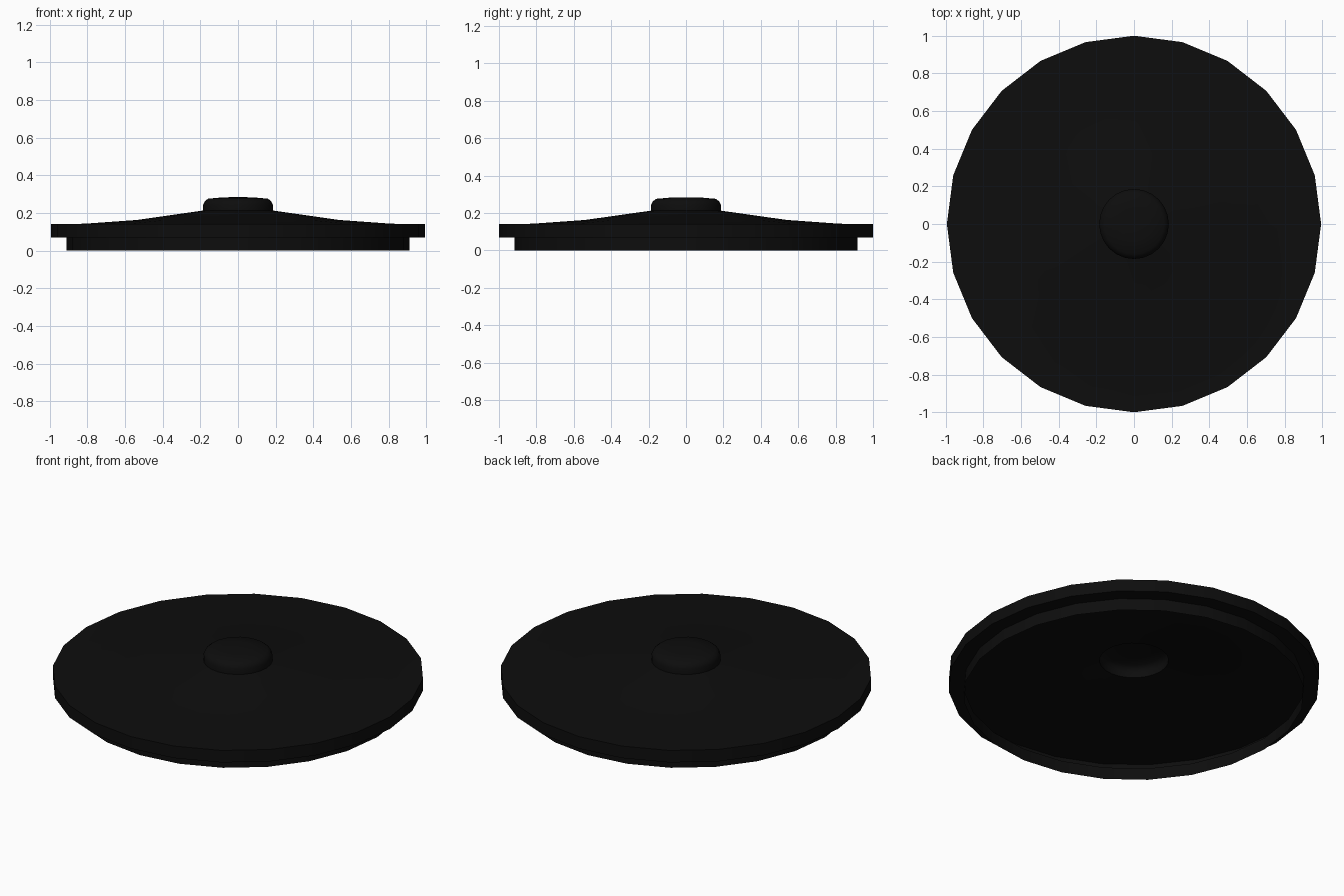
import bpy, bmesh, math

if "Cube" in bpy.data.objects:
    bpy.data.objects.remove(bpy.data.objects["Cube"])

SIDES = 24

# flat near-black plastic
black = bpy.data.materials.new("black_plastic")
black.diffuse_color = (0.004, 0.004, 0.004, 1)
black.use_nodes = True
black.node_tree.nodes["Principled BSDF"].inputs["Base Color"].default_value = black.diffuse_color


def lathe(name, profile, cap_top=False):
    """Spin a (radius, height) profile around z into a thin shell."""
    bm = bmesh.new()
    rings = []
    for r, z in profile:
        rings.append([bm.verts.new((0.994 * r * math.cos(2 * math.pi * i / SIDES),
                                    r * math.sin(2 * math.pi * i / SIDES), z))
                      for i in range(SIDES)])
    for upper, lower in zip(rings, rings[1:]):
        for i in range(SIDES):
            j = (i + 1) % SIDES
            bm.faces.new((upper[i], lower[i], lower[j], upper[j]))
    if cap_top:
        bm.faces.new(rings[0])
    mesh = bpy.data.meshes.new(name)
    bm.to_mesh(mesh)
    bm.free()
    mesh.materials.append(black)
    ob = bpy.data.objects.new(name, mesh)
    bpy.context.collection.objects.link(ob)
    bpy.ops.object.select_all(action='DESELECT')
    ob.select_set(True)
    bpy.context.view_layer.objects.active = ob
    bpy.ops.object.shade_smooth_by_angle(angle=math.radians(35))
    return ob


# hollow knob in the middle
lathe("knob", [(0.03, 0.284), (0.08, 0.283), (0.16, 0.276), (0.178, 0.262),
               (0.186, 0.245), (0.186, 0.213)], cap_top=True)

# gently domed cover, flange edge and flange underside
lathe("cover", [(0.186, 0.213), (0.54, 0.163), (0.82, 0.143), (1.0, 0.141),
                (1.0, 0.07), (0.917, 0.07)])

# inner skirt that fits inside the opening
lathe("skirt", [(0.917, 0.07), (0.917, 0.0)])
